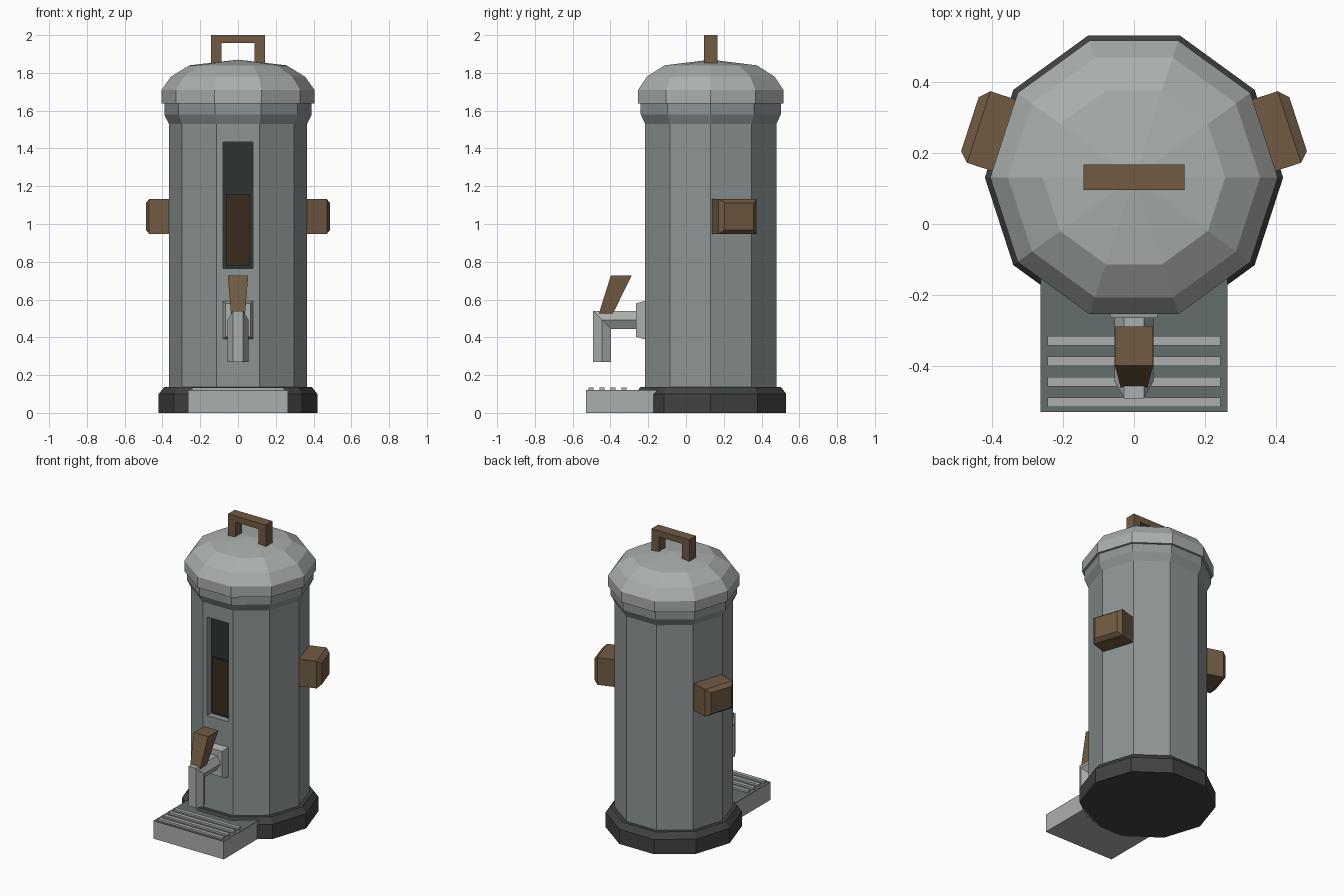
import bpy, bmesh
from math import cos, sin, radians, pi
from mathutils import Vector

if "Cube" in bpy.data.objects:
    bpy.data.objects.remove(bpy.data.objects["Cube"])

CY = 0.131  # centre of the ten-sided tank in y


def material(name, rgb):
    m = bpy.data.materials.new(name)
    m.diffuse_color = (*rgb, 1)
    m.use_nodes = True
    m.node_tree.nodes["Principled BSDF"].inputs["Base Color"].default_value = m.diffuse_color
    return m


STEEL = material("light_steel", (0.40, 0.43, 0.42))
TANK = material("tank_grey", (0.27, 0.30, 0.30))
GRATE = material("tray_grey", (0.13, 0.155, 0.155))
DARK = material("dark_base", (0.05, 0.054, 0.057))
WOOD = material("wood", (0.165, 0.105, 0.055))
GLASS = material("dark_glass", (0.025, 0.032, 0.032))
LIQUID = material("liquid", (0.042, 0.025, 0.012))


def loft(name, rings, mat):
    """Skin matching rings of points; a one-point ring closes to an apex."""
    bm = bmesh.new()
    vs = [[bm.verts.new(p) for p in r] for r in rings]
    for a, b in zip(vs, vs[1:]):
        n = len(a)
        for i in range(n):
            j = (i + 1) % n
            if len(b) == 1:
                bm.faces.new((a[i], a[j], b[0]))
            else:
                bm.faces.new((a[i], a[j], b[j], b[i]))
    for end in (vs[0], vs[-1]):
        if len(end) > 2:
            bm.faces.new(end)
    bmesh.ops.recalc_face_normals(bm, faces=bm.faces)
    me = bpy.data.meshes.new(name)
    bm.to_mesh(me)
    bm.free()
    ob = bpy.data.objects.new(name, me)
    bpy.context.collection.objects.link(ob)
    if mat:
        me.materials.append(mat)
    return ob


def decagon(r, z):
    if r == 0:
        return [(0, CY, z)]
    return [(r * cos(i * pi / 5), CY + r * sin(i * pi / 5), z) for i in range(10)]


def lathe(name, profile, mat):
    return loft(name, [decagon(r, z) for r, z in profile], mat)


def rect(x, y0, y1, z):
    return [(-x, y0, z), (x, y0, z), (x, y1, z), (-x, y1, z)]


def wall(x, y, z0, z1):
    return [(-x, y, z0), (x, y, z0), (x, y, z1), (-x, y, z1)]


def box(name, x, y0, y1, z0, z1, mat):
    return loft(name, [rect(x, y0, y1, z0), rect(x, y0, y1, z1)], mat)


# Ten-sided base, tank with flared collar, and domed lid
lathe("base", [(0.42, 0), (0.42, 0.10), (0.39, 0.138)], DARK)
tank = lathe("tank", [(0.365, 0.10), (0.365, 1.53), (0.39, 1.58), (0.39, 1.645)], TANK)
lathe("lid", [(0.405, 1.638), (0.405, 1.71), (0.355, 1.78), (0.257, 1.84), (0, 1.87)], STEEL)

# Recessed sight window
cutter = box("window_cutter", 0.08, -0.30, -0.165, 0.765, 1.435, None)
cutter.hide_render = True
cutter.hide_viewport = True
cut = tank.modifiers.new("window", "BOOLEAN")
cut.operation = "DIFFERENCE"
cut.solver = "EXACT"
cut.object = cutter
box("window_glass", 0.08, -0.172, -0.16, 0.765, 1.435, GLASS)
box("liquid_level", 0.064, -0.185, -0.165, 0.78, 1.155, LIQUID)

# Tap: tapered mounting plate, mitred hexagonal spout, wooden lever
loft("tap_plate", [wall(0.08, -0.21, 0.39, 0.592), wall(0.08, -0.22, 0.39, 0.592),
                   wall(0.065, -0.265, 0.403, 0.58)], STEEL)
R, SY, SZ = 0.055, -0.4435, 0.4925
hexa = [(R * cos(i * pi / 3), R * sin(i * pi / 3)) for i in range(6)]
loft("tap_spout", [
    [(u, -0.255, SZ + v) for u, v in hexa],
    [(u, SY - v, SZ + v) for u, v in hexa],
    [(u, SY - v, 0.27) for u, v in hexa]], STEEL)
loft("tap_lever", [rect(0.037, -0.462, -0.388, 0.523),
                   rect(0.054, -0.398, -0.288, 0.727)], WOOD)

# Drip tray with a dark top and raised slats
box("drip_tray", 0.264, -0.53, -0.15, 0, 0.118, STEEL)
box("tray_top", 0.264, -0.53, -0.15, 0.118, 0.122, GRATE)
for i in range(4):
    y = -0.502 + i * 0.0577
    box(f"tray_slat_{i + 1}", 0.243, y - 0.013, y + 0.013, 0.115, 0.135, STEEL)

# Side grips: chamfered blocks standing on the tank's side facets
a = radians(18)
out, tan = Vector((cos(a), sin(a), 0)), Vector((-sin(a), cos(a), 0))
for side, s in (("right", 1), ("left", -1)):
    rings = []
    for d, t, h in ((0.335, 0.106, 0.092), (0.46, 0.106, 0.092), (0.486, 0.08, 0.072)):
        ring = []
        for i, k in ((-1, -1), (1, -1), (1, 1), (-1, 1)):
            p = out * d + tan * (t * i)
            ring.append((s * p.x, CY + p.y, 1.04 + h * k))
        rings.append(ring)
    loft(f"side_grip_{side}", rings, WOOD)

# Lid handle: arch profile extruded in y
arch = [(-0.142, 1.84), (-0.142, 2.0), (0.142, 2.0), (0.142, 1.84),
        (0.087, 1.84), (0.087, 1.958), (-0.087, 1.958), (-0.087, 1.84)]
loft("lid_handle", [[(x, y, z) for x, z in arch] for y in (0.096, 0.167)], WOOD)
